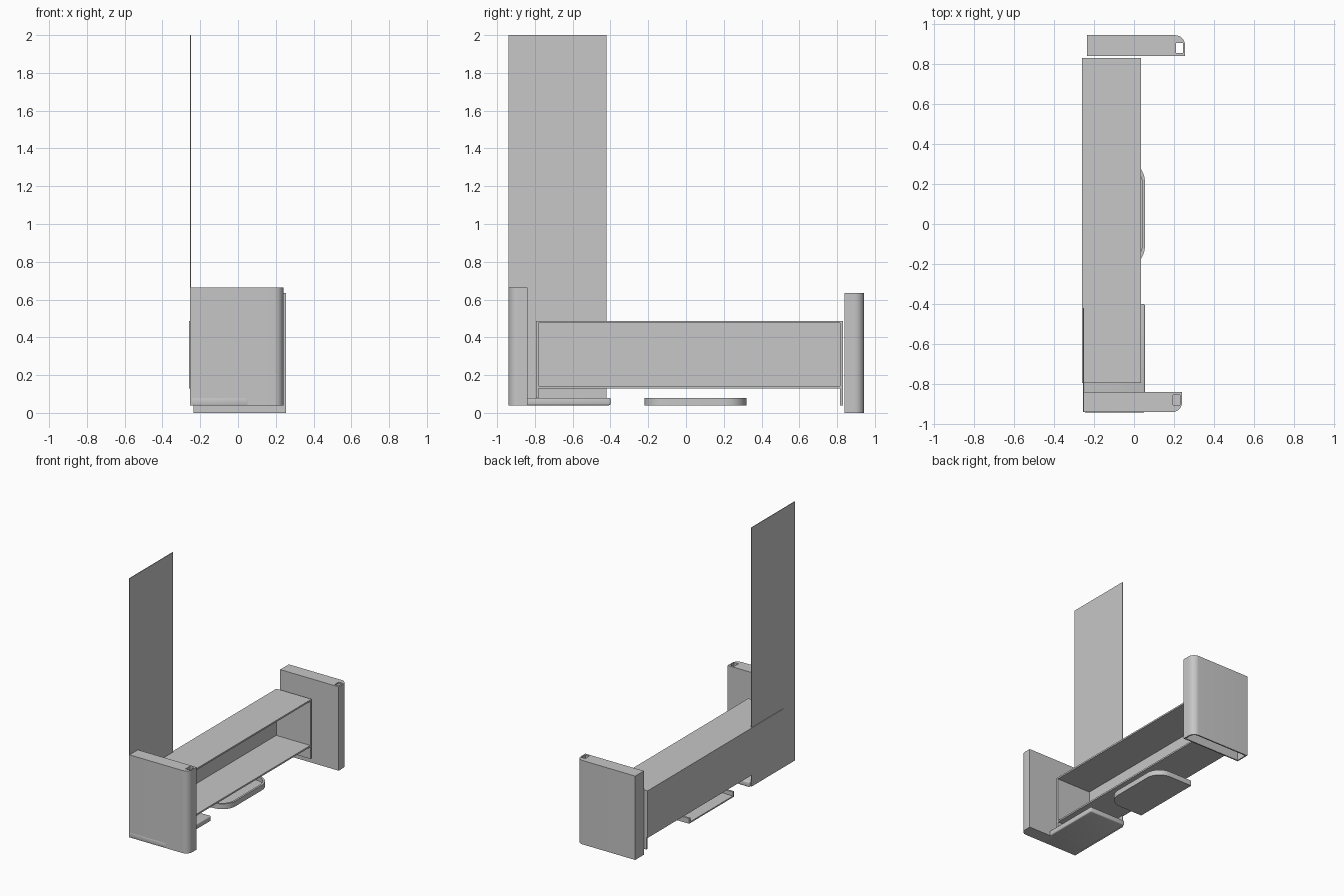
import bpy, bmesh, math

if "Cube" in bpy.data.objects:
    bpy.data.objects.remove(bpy.data.objects["Cube"])

grey = bpy.data.materials.new("plain_grey")
grey.diffuse_color = (0.57, 0.57, 0.57, 1)
grey.use_nodes = True
grey.node_tree.nodes["Principled BSDF"].inputs["Base Color"].default_value = grey.diffuse_color


def prism(name, pts, z0, z1):
    """Extrude a plan outline from z0 to z1."""
    bm = bmesh.new()
    face = bm.faces.new([bm.verts.new((x, y, z0)) for x, y in pts])
    ext = bmesh.ops.extrude_face_region(bm, geom=[face])
    for v in ext["geom"]:
        if isinstance(v, bmesh.types.BMVert):
            v.co.z = z1
    bmesh.ops.recalc_face_normals(bm, faces=bm.faces)
    me = bpy.data.meshes.new(name)
    bm.to_mesh(me)
    bm.free()
    me.materials.append(grey)
    ob = bpy.data.objects.new(name, me)
    bpy.context.collection.objects.link(ob)
    return ob


def box(name, x0, x1, y0, y1, z0, z1):
    return prism(name, [(x0, y0), (x1, y0), (x1, y1), (x0, y1)], z0, z1)


def outline(x0, x1, y0, y1, r_low, r_high, n=8):
    """Rectangle whose +x corners are rounded by r_low (at y0) and r_high (at y1)."""
    pts = [(x0, y0)]
    for cy, r, start in ((y0 + r_low, r_low, -90), (y1 - r_high, r_high, 0)):
        if r == 0:
            pts.append((x1, cy))
            continue
        for i in range(n + 1):
            a = math.radians(start + 90 * i / n)
            pts.append((x1 - r + r * math.cos(a), cy + r * math.sin(a)))
    return pts + [(x0, y1)]


def apply(ob, mod):
    bpy.context.view_layer.objects.active = ob
    bpy.ops.object.modifier_apply(modifier=mod.name)


def cut(ob, cutter):
    m = ob.modifiers.new("cut", 'BOOLEAN')
    m.operation, m.solver, m.object = 'DIFFERENCE', 'EXACT', cutter
    apply(ob, m)
    bpy.data.objects.remove(cutter)


def soften(ob, width):
    m = ob.modifiers.new("bevel", 'BEVEL')
    m.width, m.segments, m.limit_method = width, 3, 'ANGLE'
    m.angle_limit = math.radians(50)
    apply(ob, m)


def smooth(ob):
    bpy.ops.object.select_all(action='DESELECT')
    ob.select_set(True)
    bpy.context.view_layer.objects.active = ob
    bpy.ops.object.shade_smooth_by_angle(angle=math.radians(35))


# End pillars with one rounded corner and a small slot in the top
front = prism("front_pillar", outline(-0.255, 0.24, -0.94, -0.84, 0.05, 0), 0.04, 0.665)
cut(front, box("slot", 0.195, 0.23, -0.905, -0.855, 0.06, 0.8))

back = prism("back_pillar", outline(-0.235, 0.255, 0.84, 0.943, 0, 0.05), 0, 0.635)
cut(back, prism("cavity", outline(-0.225, 0.245, 0.85, 0.933, 0, 0.04), -0.1, 0.625))
cut(back, box("slot", 0.21, 0.244, 0.855, 0.905, 0.5, 0.8))

# Tall thin side panel
box("tall_panel", -0.255, -0.25, -0.94, -0.42, 0.04, 2.0)

# Open shelf box between the pillars
box("shelf_top", -0.255, 0.035, -0.795, 0.83, 0.475, 0.487)
box("shelf_bottom", -0.255, 0.035, -0.78, 0.815, 0.13, 0.142)
box("shelf_back", -0.26, -0.25, -0.795, 0.83, 0.13, 0.487)
for name, y0 in (("shelf_front_end", -0.795), ("shelf_rear_end", 0.815)):
    box(name, -0.25, 0.035, y0, y0 + 0.015, 0.04, 0.48)

# Flat foot plate beside the front pillar
foot = box("foot_plate", -0.25, 0.055, -0.941, -0.40, 0.04, 0.08)
soften(foot, 0.008)

# Rounded tray under the shelf, rim open on the left side
tray = prism("tray", outline(-0.25, 0.055, -0.22, 0.32, 0.11, 0.11), 0.04, 0.08)
cut(tray, prism("tray_hollow", outline(-0.3, 0.04, -0.205, 0.305, 0.095, 0.095), 0.05, 0.1))

for ob in (front, back, foot, tray):
    smooth(ob)
